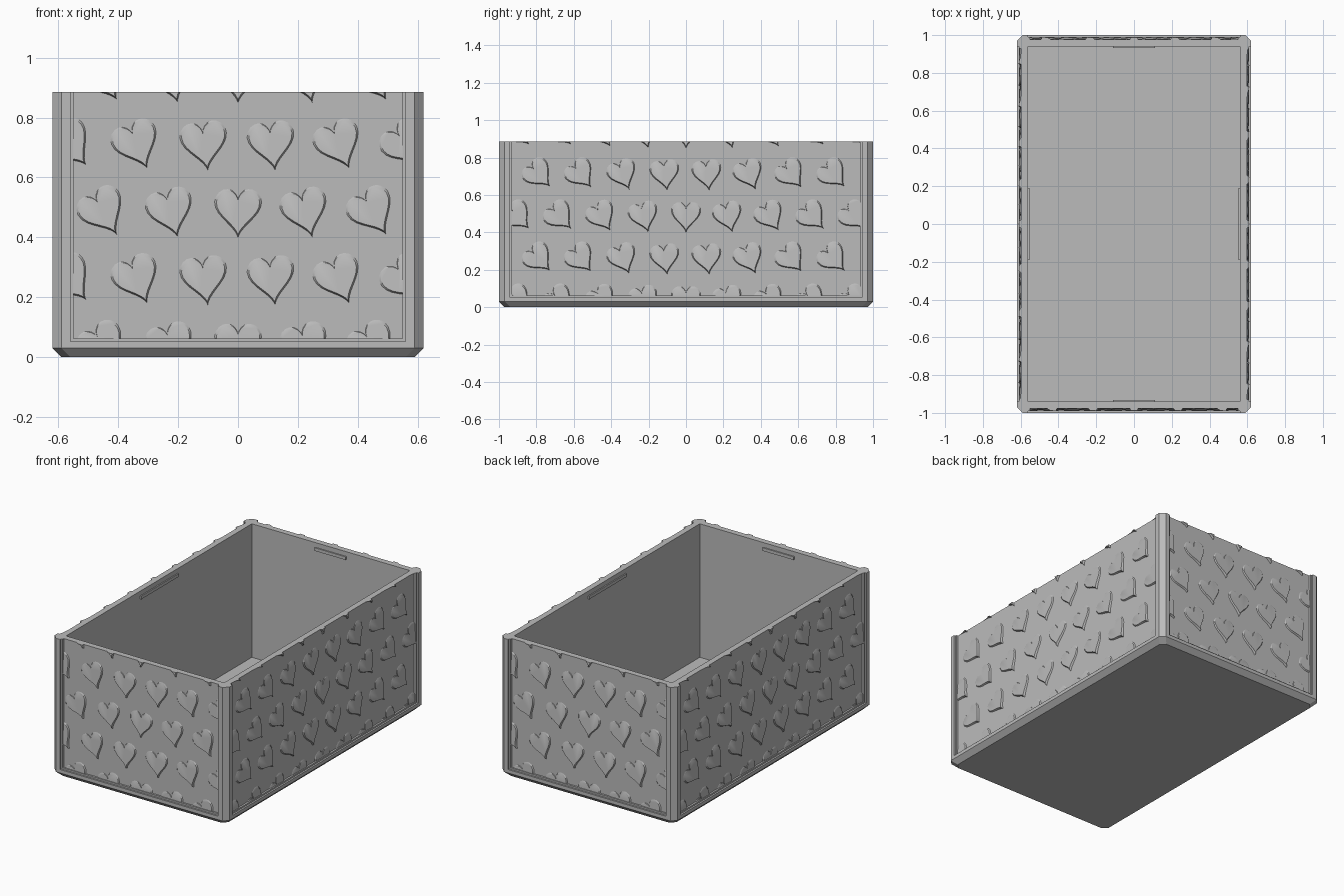
import bpy, bmesh
from math import sin, cos, pi, radians
from mathutils import Matrix, Vector

if "Cube" in bpy.data.objects:
    bpy.data.objects.remove(bpy.data.objects["Cube"])

HX, HY, TOP = 0.62, 1.0, 0.885       # half width, half length, height
WALL, CUT = 0.06, 0.03               # wall thickness, chamfer
RELIEF = 0.014

grey = bpy.data.materials.new("plain grey")
grey.use_nodes = True
grey.diffuse_color = (0.5, 0.5, 0.5, 1)
grey.node_tree.nodes["Principled BSDF"].inputs["Base Color"].default_value = (0.5, 0.5, 0.5, 1)


def finish(bm, name, smooth=False):
    bmesh.ops.recalc_face_normals(bm, faces=bm.faces)
    mesh = bpy.data.meshes.new(name)
    bm.to_mesh(mesh)
    bm.free()
    mesh.materials.append(grey)
    ob = bpy.data.objects.new(name, mesh)
    bpy.context.collection.objects.link(ob)
    if smooth:
        bpy.ops.object.select_all(action='DESELECT')
        ob.select_set(True)
        bpy.context.view_layer.objects.active = ob
        bpy.ops.object.shade_smooth_by_angle(angle=radians(25))
    return ob


def loft(bm, low, high):
    """Closed solid between two matching outlines."""
    a = [bm.verts.new(p) for p in low]
    b = [bm.verts.new(p) for p in high]
    bm.faces.new(a[::-1])
    bm.faces.new(b)
    for i in range(len(a)):
        j = (i + 1) % len(a)
        bm.faces.new((a[i], a[j], b[j], b[i]))


def box(bm, u0, u1, d0, d1, z0, z1):
    """Box in wall space: u along the wall, d outward, z up."""
    ring = [(u0, -d1), (u1, -d1), (u1, -d0), (u0, -d0)]
    loft(bm, [(x, y, z0) for x, y in ring], [(x, y, z1) for x, y in ring])


def octagon(hx, hy, z):
    pts = [(hx - CUT, -hy), (hx, CUT - hy), (hx, hy - CUT), (hx - CUT, hy)]
    return [(x, y, z) for x, y in pts + [(-x, -y) for x, y in pts]]


def heart_outline(shrink):
    pts = []
    for i in range(36):
        t = 2 * pi * i / 36
        x = 16 * sin(t) ** 3
        y = 13 * cos(t) - 5 * cos(2 * t) - 2 * cos(3 * t) - cos(4 * t)
        pts.append((x * 0.0052 * shrink, (y + 2) * 0.006 * shrink))
    return pts


def heart(u, z, half, face):
    """Heart that rises toward its tip, clipped to the panel opening."""
    bm = bmesh.new()
    low = [(x, 0.004, y) for x, y in heart_outline(1)]
    high = [(x, -RELIEF * (0.09 - y) / 0.18 - 0.0005, y) for x, y in heart_outline(0.87)]
    loft(bm, low, high)
    turn = Matrix.Rotation(-min(0.75, 1.2 * abs(u)), 4, 'Y')
    bmesh.ops.transform(bm, matrix=Matrix.Translation((u, -face, z)) @ turn, verts=bm.verts)
    for co, no in (((half, 0, 0), (1, 0, 0)), ((-half, 0, 0), (-1, 0, 0)),
                   ((0, 0, TOP), (0, 0, 1)), ((0, 0, 0.06), (0, 0, -1))):
        bmesh.ops.bisect_plane(bm, geom=bm.verts[:] + bm.edges[:] + bm.faces[:],
                               plane_co=co, plane_no=no, clear_outer=True)
        rim = [e for e in bm.edges if e.is_boundary]
        if rim:
            bmesh.ops.holes_fill(bm, edges=rim)
    return bm


# Floor with chamfered lower edge
bm = bmesh.new()
loft(bm, octagon(HX - CUT, HY - CUT, 0), octagon(HX, HY, CUT))
finish(bm, "floor")

# Corner posts with a chamfered outer edge
bm = bmesh.new()
for sx in (-1, 1):
    for sy in (-1, 1):
        ix, iy, ox, oy = HX - WALL, HY - WALL, HX, HY
        ring = [(ix, iy), (ox, iy), (ox, oy - CUT), (ox - CUT, oy), (ix, oy)]
        loft(bm, [(x * sx, y * sy, CUT) for x, y in ring],
             [(x * sx, y * sy, TOP) for x, y in ring])
finish(bm, "corner_posts")

# Four sides: wall, stepped frame, inner catch and hearts
for k, side in enumerate(("front", "left", "back", "right")):
    out, length, catch = ((HY, HX, 0.11), (HX, HY, 0.19))[k % 2]
    half, inner, face = length - WALL, out - WALL, out - 0.023
    spin = Matrix.Rotation(k * pi / 2, 4, 'Z')

    bm = bmesh.new()
    box(bm, -half, half, inner, face, CUT, TOP)
    box(bm, -half, half, face - 0.01, out, CUT, 0.052)
    box(bm, -half, half, face - 0.01, out - 0.011, 0.05, 0.062)
    for s in (-1, 1):
        u0, u1 = sorted((s * half, s * (half - 0.01)))
        box(bm, u0, u1, face - 0.01, out - 0.011, 0.05, TOP)
    bm.transform(spin)
    finish(bm, side + "_wall")

    bm = bmesh.new()
    box(bm, -catch, catch, inner - 0.008, inner + 0.01, 0.835, 0.855)
    bm.transform(spin)
    finish(bm, side + "_inner_catch")

    # Staggered rows of hearts
    parts = bmesh.new()
    pitch = 0.225
    for row in range(5):
        z = 0.035 + row * pitch
        shift = 0.5 * (row % 2)
        for col in range(-6, 6):
            u = (col + shift) * pitch
            if abs(u) > half + 0.06:
                continue
            piece = heart(u, z, half - 0.01, face)
            temp = bpy.data.meshes.new("temp")
            piece.to_mesh(temp)
            piece.free()
            parts.from_mesh(temp)
            bpy.data.meshes.remove(temp)
    parts.transform(spin)
    finish(parts, side + "_raised_hearts", smooth=True)
